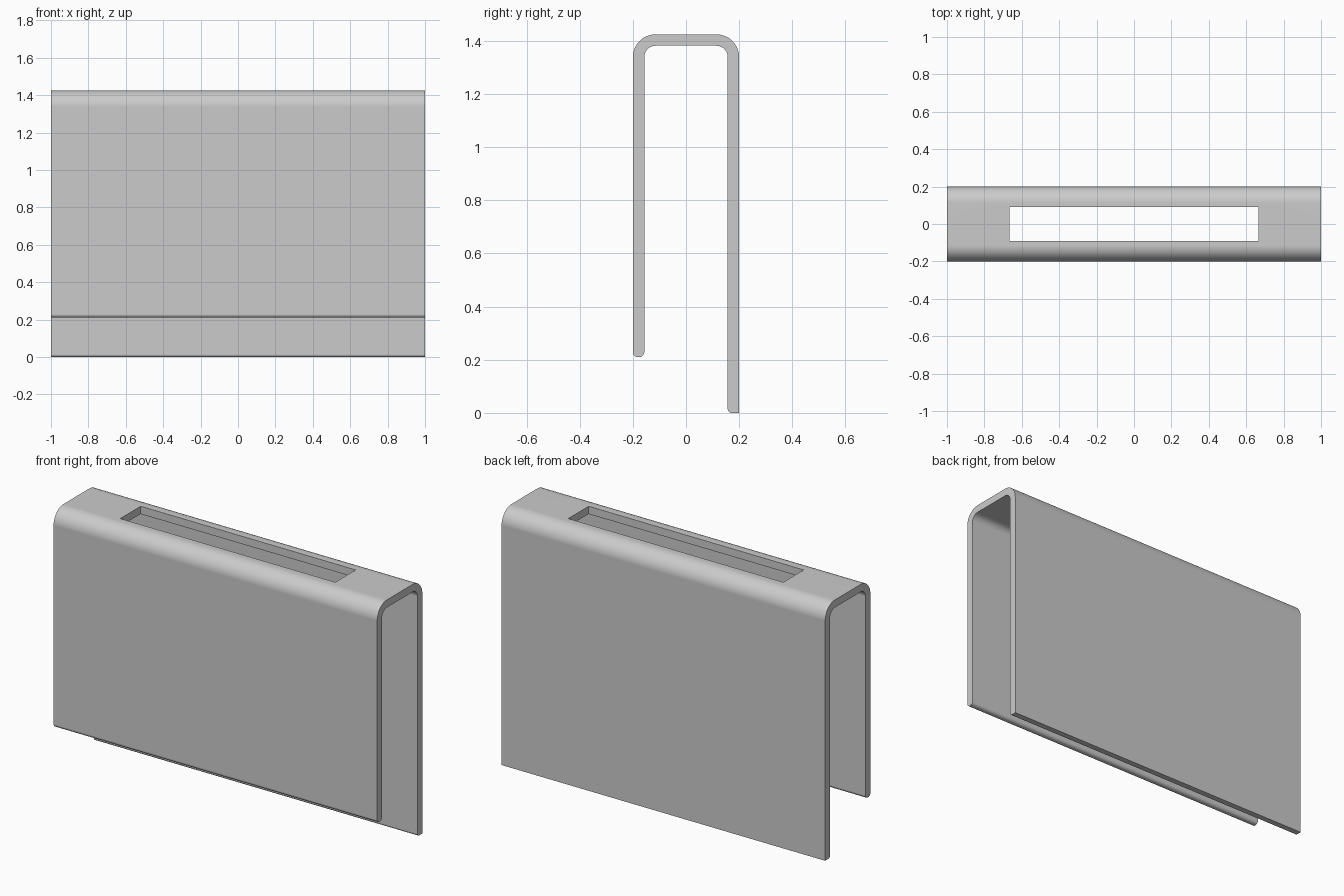
import bpy
import bmesh
import math

HALF_LENGTH = 1.0
HALF_DEPTH = 0.2
WALL = 0.043
TOP = 1.425
FRONT_END = 0.21
CORNER = 0.086

if "Cube" in bpy.data.objects:
    bpy.data.objects.remove(bpy.data.objects["Cube"], do_unlink=True)

grey = bpy.data.materials.new("plain grey")
grey.use_nodes = True
grey.diffuse_color = (0.6, 0.6, 0.6, 1)
grey.node_tree.nodes["Principled BSDF"].inputs["Base Color"].default_value = grey.diffuse_color


def arc(cy, cz, radius, start, end, steps):
    """Points in the y-z plane along an arc, angles in degrees."""
    angles = [math.radians(start + (end - start) * i / steps) for i in range(steps + 1)]
    return [(cy + radius * math.cos(a), cz + radius * math.sin(a)) for a in angles]


def extruded(name, profile, half_length):
    """Solid made by running a y-z profile along x."""
    bm = bmesh.new()
    face = bm.faces.new([bm.verts.new((-half_length, y, z)) for y, z in profile])
    result = bmesh.ops.extrude_face_region(bm, geom=[face])
    moved = [v for v in result["geom"] if isinstance(v, bmesh.types.BMVert)]
    bmesh.ops.translate(bm, verts=moved, vec=(2 * half_length, 0, 0))
    bmesh.ops.recalc_face_normals(bm, faces=bm.faces)
    mesh = bpy.data.meshes.new(name)
    bm.to_mesh(mesh)
    bm.free()
    mesh.materials.append(grey)
    obj = bpy.data.objects.new(name, mesh)
    bpy.context.collection.objects.link(obj)
    return obj


# Folded sheet: outer skin from back to front, rounded front lip, inner skin, back lip
inner = HALF_DEPTH - WALL
inner_corner = CORNER - WALL
bend_y = HALF_DEPTH - CORNER
bend_z = TOP - CORNER
lip = 0.019
back_lip = 0.014

profile = [(HALF_DEPTH, 0)]
profile += arc(bend_y, bend_z, CORNER, 0, 90, 12)
profile += arc(-bend_y, bend_z, CORNER, 90, 180, 12)
profile += arc(-HALF_DEPTH + lip, FRONT_END + lip, lip, 180, 270, 6)
profile += arc(-inner - lip, FRONT_END + lip, lip, 270, 360, 6)
profile += arc(-bend_y, bend_z, inner_corner, 180, 90, 12)
profile += arc(bend_y, bend_z, inner_corner, 90, 0, 12)
profile += arc(inner + back_lip, back_lip, back_lip, 180, 270, 6)
cover = extruded("folded_cover", profile, HALF_LENGTH)

# Long rectangular slot through the top
slot_y = 0.09
slot = extruded("slot_cutter", [(-slot_y, TOP - 0.1), (slot_y, TOP - 0.1),
                                (slot_y, TOP + 0.1), (-slot_y, TOP + 0.1)], 0.665)
slot.hide_render = True
cut = cover.modifiers.new("top slot", "BOOLEAN")
cut.operation = "DIFFERENCE"
cut.solver = "EXACT"
cut.object = slot

bpy.ops.object.select_all(action="DESELECT")
cover.select_set(True)
bpy.context.view_layer.objects.active = cover
bpy.ops.object.modifier_apply(modifier=cut.name)
bpy.data.objects.remove(slot, do_unlink=True)

# Smooth bends, crisp edges, flat walls
bpy.ops.object.shade_smooth_by_angle(angle=math.radians(30))
weighted = cover.modifiers.new("flat walls", "WEIGHTED_NORMAL")
weighted.keep_sharp = True
